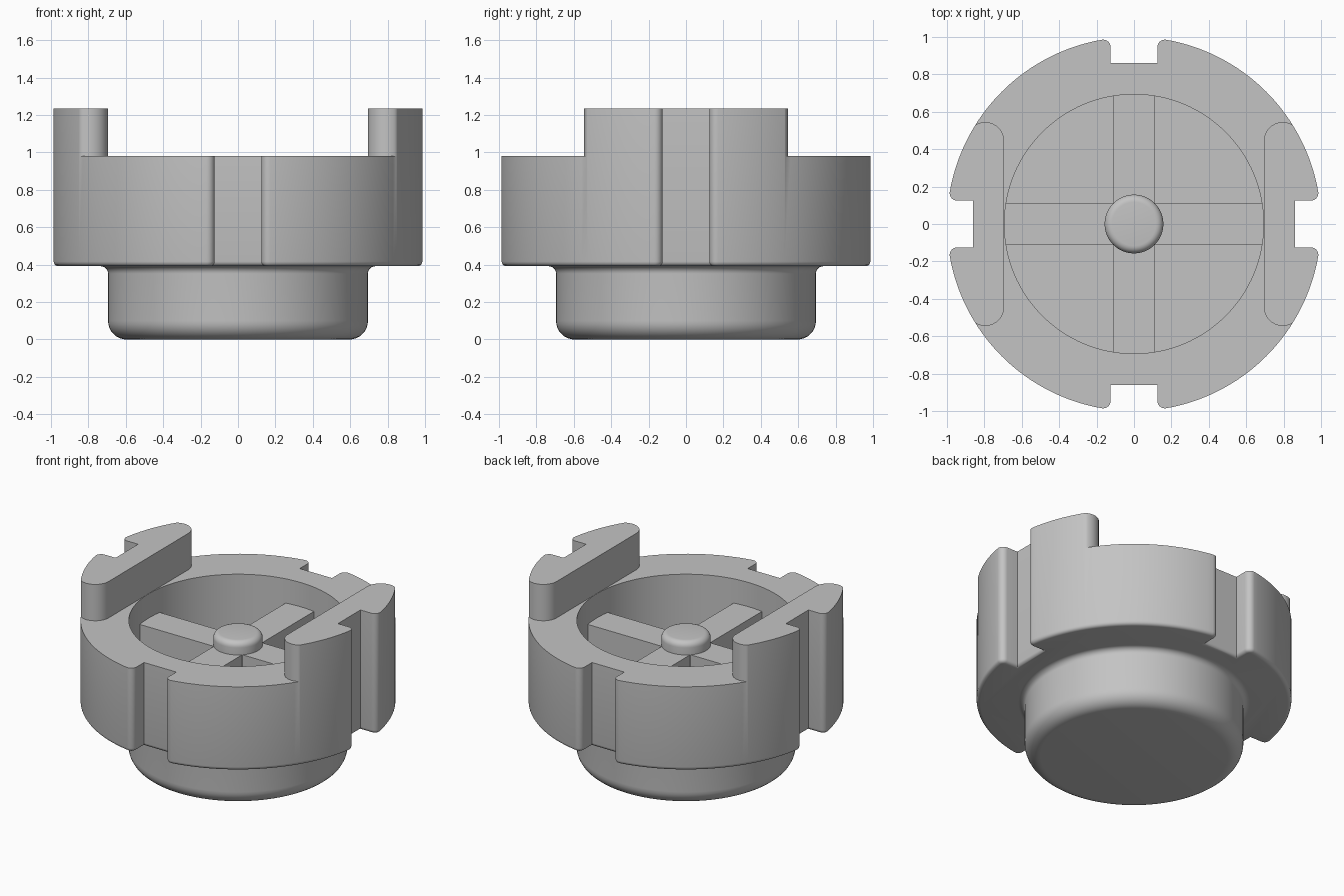
import bpy, bmesh, math
from math import cos, sin, pi, radians

if "Cube" in bpy.data.objects:
    bpy.data.objects.remove(bpy.data.objects["Cube"])

grey = bpy.data.materials.new("plain grey")
grey.diffuse_color = (0.55, 0.55, 0.55, 1)
grey.use_nodes = True
grey.node_tree.nodes["Principled BSDF"].inputs["Base Color"].default_value = grey.diffuse_color


def finish(bm, name):
    bmesh.ops.recalc_face_normals(bm, faces=bm.faces)
    me = bpy.data.meshes.new(name)
    bm.to_mesh(me)
    bm.free()
    ob = bpy.data.objects.new(name, me)
    bpy.context.collection.objects.link(ob)
    me.materials.append(grey)
    return ob


def arc(cx, cy, r, a0, a1, n):
    """Points on an arc, angles in degrees."""
    return [(cx + r * cos(radians(a0 + (a1 - a0) * i / n)),
             cy + r * sin(radians(a0 + (a1 - a0) * i / n))) for i in range(n + 1)]


def prism(name, pts, z0, z1, bevel=0):
    """Extrude an outline upward, optionally rounding its bottom rim."""
    bm = bmesh.new()
    base = bm.faces.new([bm.verts.new((x, y, z0)) for x, y in pts])
    top = bmesh.ops.extrude_face_region(bm, geom=[base], use_keep_orig=True)["geom"]
    for v in top:
        if isinstance(v, bmesh.types.BMVert):
            v.co.z = z1
    if bevel:
        rim = [e for e in bm.edges if all(abs(v.co.z - z0) < 1e-6 for v in e.verts)]
        bmesh.ops.bevel(bm, geom=rim, offset=bevel, segments=4, profile=0.5,
                        affect='EDGES', clamp_overlap=False)
    return finish(bm, name)


def lathe(name, profile, n=128):
    """Spin a (radius, z) profile and cap both ends."""
    bm = bmesh.new()
    rings = [[bm.verts.new((r * cos(2 * pi * i / n), r * sin(2 * pi * i / n), z))
              for i in range(n)] for r, z in profile]
    for a, b in zip(rings, rings[1:]):
        for i in range(n):
            j = (i + 1) % n
            bm.faces.new((a[i], a[j], b[j], b[i]))
    bm.faces.new(rings[0])
    bm.faces.new(rings[-1])
    return finish(bm, name)


def box(name, x, y, z0, z1):
    return prism(name, [(-x, -y), (x, -y), (x, y), (-x, y)], z0, z1)


def combine(target, tool, op):
    """Apply a boolean and remove the tool."""
    mod = target.modifiers.new(op.lower(), 'BOOLEAN')
    mod.operation, mod.object, mod.solver = op, tool, 'EXACT'
    bpy.ops.object.select_all(action='DESELECT')
    bpy.context.view_layer.objects.active = target
    target.select_set(True)
    bpy.ops.object.modifier_apply(modifier=mod.name)
    bpy.data.objects.remove(tool)


# Slotted collar outline: one quarter, turned four times
SLOT, DEPTH, LIP = 0.125, 0.862, 0.04
cy = SLOT + LIP
cx = math.sqrt((1 - LIP) ** 2 - cy ** 2)
a = math.degrees(math.atan2(cy, cx))
half = [(DEPTH, SLOT)] + arc(cx, cy, LIP, -90, a, 7)
quarter = half + arc(0, 0, 1, a, 90 - a, 32)[1:-1] + [(y, x) for x, y in reversed(half)]
outline = []
for k in range(4):
    c, s = round(cos(k * pi / 2)), round(sin(k * pi / 2))
    outline += [(x * c - y * s, x * s + y * c) for x, y in quarter]
body = prism("coupling_body", outline, 0.392, 1.235, bevel=0.025)

# Clear the upper part, leaving the two raised side jaws
jaw = [(0.694, 0.0)] + arc(0.796, 0.443, 0.102, 180, 46, 12) + [(1.3, 0.53), (1.3, 1.3)]
right = [(x, -y) for x, y in reversed(jaw)] + jaw[1:]
clear = right + [(-x, -y) for x, y in right]
combine(body, prism("jaw_cutter", clear, 0.98, 1.4), 'DIFFERENCE')

# Lower spigot with rounded foot and a small fillet under the collar
foot = arc(0.595, 0.1, 0.1, -90, 0, 8)
fillet = arc(0.735, 0.352, 0.04, 180, 90, 6)
combine(body, lathe("spigot", foot + fillet + [(0.735, 0.45)]), 'UNION')

# Round bore
combine(body, lathe("bore_cutter", [(0.693, 0.5), (0.693, 1.4)]), 'DIFFERENCE')

# Cross ribs and centre pin inside the bore
combine(body, box("rib_x", 0.75, 0.11, 0.46, 0.81), 'UNION')
combine(body, box("rib_y", 0.11, 0.75, 0.46, 0.81), 'UNION')
pin = [(0.157, 0.47)] + arc(0.117, 0.86, 0.04, 0, 90, 6)
combine(body, lathe("centre_pin", pin, 64), 'UNION')

bpy.ops.object.shade_smooth_by_angle(angle=radians(30))
